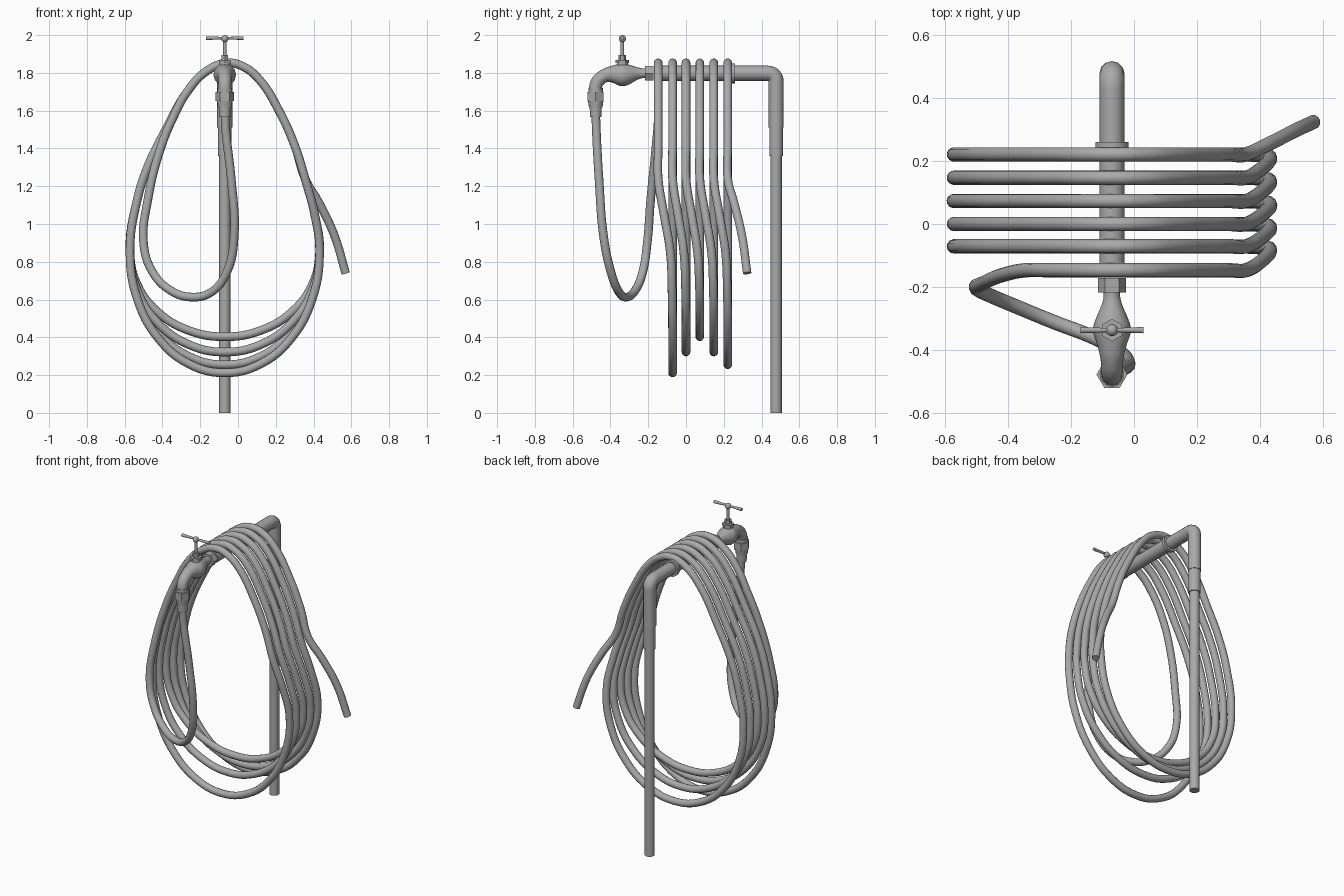
import bpy, math
from mathutils import Vector, Quaternion

if "Cube" in bpy.data.objects:
    bpy.data.objects.remove(bpy.data.objects["Cube"])

CX = -0.07      # x of pipe and tap
PY = 0.477      # y of the standing pole
PZ = 1.798      # height of the horizontal pipe

metal = bpy.data.materials.new("dark_grey")
metal.diffuse_color = (0.4, 0.4, 0.4, 1)
metal.use_nodes = True
metal.node_tree.nodes["Principled BSDF"].inputs["Base Color"].default_value = metal.diffuse_color


def finish(ob, name, angle=35):
    ob.name = name
    bpy.ops.object.select_all(action='DESELECT')
    ob.select_set(True)
    bpy.context.view_layer.objects.active = ob
    if ob.type == 'CURVE':
        bpy.ops.object.convert(target='MESH')
        ob = bpy.context.view_layer.objects.active
        ob.name = name
    bpy.ops.object.shade_smooth_by_angle(angle=math.radians(angle))
    ob.data.materials.clear()
    ob.data.materials.append(metal)
    return ob


def tube(name, pts, radius, res=6, bevel_res=4, radii=None):
    cu = bpy.data.curves.new(name, 'CURVE')
    cu.dimensions = '3D'
    cu.resolution_u = res
    cu.bevel_depth = radius
    cu.bevel_resolution = bevel_res
    cu.use_fill_caps = True
    sp = cu.splines.new('BEZIER')
    sp.radius_interpolation = 'CARDINAL'
    sp.bezier_points.add(len(pts) - 1)
    for i, (bp, p) in enumerate(zip(sp.bezier_points, pts)):
        bp.co = p
        bp.handle_left_type = bp.handle_right_type = 'AUTO'
        if radii:
            bp.radius = radii[i] / radius
    ob = bpy.data.objects.new(name, cu)
    bpy.context.collection.objects.link(ob)
    return finish(ob, name, 50)


def rod(name, a, b, r1, r2=None, sides=24, turn=0):
    a, b = Vector(a), Vector(b)
    d = b - a
    q = d.to_track_quat('Z', 'Y') @ Quaternion((0, 0, 1), math.radians(turn))
    bpy.ops.mesh.primitive_cone_add(
        vertices=sides, radius1=r1, radius2=r1 if r2 is None else r2,
        depth=d.length, location=(a + b) / 2, rotation=q.to_euler())
    return finish(bpy.context.object, name)


def ball(name, c, r):
    bpy.ops.mesh.primitive_uv_sphere_add(segments=24, ring_count=12, radius=r, location=c)
    return finish(bpy.context.object, name)


# standing pole, sleeve, elbow pipe and horizontal arm
rod("pole", (CX, PY, 0), (CX, PY, 1.40), 0.03)
rod("pole_sleeve", (CX, PY, 1.36), (CX, PY, 1.52), 0.036)
bend = 0.043
arc = [(CX, PY - bend + bend * math.cos(t), PZ - bend + bend * math.sin(t))
       for t in (k * math.pi / 8 for k in range(5))]
tube("elbow_pipe", [(CX, PY, 1.51), (CX, PY, 1.65), (CX, PY, 1.74)] + arc
     + [(CX, 0.415, PZ), (CX, 0.33, PZ), (CX, 0.24, PZ)], 0.04)
rod("arm_pipe", (CX, 0.25, PZ), (CX, -0.165, PZ), 0.04)
rod("arm_collar", (CX, 0.26, PZ), (CX, 0.238, PZ), 0.053)

# tap body and spout
rod("inlet_nut", (CX, -0.172, PZ), (CX, -0.217, PZ), 0.044, sides=6, turn=30)
body = [(-0.21, PZ, 0.026), (-0.245, PZ, 0.029), (-0.285, 1.795, 0.045),
        (-0.335, 1.79, 0.06), (-0.38, 1.793, 0.048), (-0.425, 1.787, 0.037),
        (-0.463, 1.76, 0.035), (-0.478, 1.73, 0.034), (-0.479, 1.69, 0.034)]
tube("tap_body", [(CX, y, z) for y, z, r in body], 0.04, radii=[r for y, z, r in body])

# outlet couplings, stacked downwards
SY = -0.478
for n, z1, z0, r1, r0, s in (("outlet_ring", 1.72, 1.70, 0.039, 0.039, 24),
                             ("outlet_nut", 1.70, 1.652, 0.049, 0.049, 6),
                             ("hose_coupling", 1.652, 1.618, 0.041, 0.036, 24),
                             ("hose_ferrule", 1.618, 1.567, 0.032, 0.030, 24)):
    rod(n, (CX, SY, z1), (CX, SY, z0), r1, r0, s, 30)

# bonnet, stem and T handle
VY = -0.337
rod("bonnet_neck", (CX, VY, 1.82), (CX, VY, 1.86), 0.029)
rod("bonnet_nut", (CX, VY, 1.853), (CX, VY, 1.869), 0.036, sides=6)
rod("gland_nut", (CX, VY, 1.869), (CX, VY, 1.895), 0.02, sides=6)
rod("valve_stem", (CX, VY, 1.89), (CX, VY, 1.985), 0.009, sides=16)
ball("handle_hub", (CX, VY, 1.981), 0.019)
for side, tag in ((-1, "left"), (1, "right")):
    rod("handle_bar_" + tag, (CX, VY, 1.984), (CX + side * 0.1, VY, 1.984), 0.006, 0.01, 16)

# hose: short hanging loop, five full coils over the arm, loose end
ys = [-0.147, -0.071, 0.0, 0.073, 0.147, 0.221]
bottoms = [0.212, 0.322, 0.403, 0.322, 0.255]
left_rise = [(-0.533, 1.13), (-0.475, 1.31), (-0.392, 1.48), (-0.262, 1.71), (-0.165, 1.81)]
right_fall = [(-0.055, 1.853), (0.03, 1.832), (0.11, 1.768), (0.222, 1.59), (0.302, 1.41),
              (0.355, 1.24)]
path = [(-0.07, -0.478, 1.60), (-0.065, -0.475, 1.50), (-0.035, -0.46, 1.23),
        (-0.02, -0.437, 0.94), (-0.055, -0.40, 0.755), (-0.14, -0.355, 0.64),
        (-0.245, -0.315, 0.613), (-0.36, -0.268, 0.65), (-0.455, -0.228, 0.75),
        (-0.50, -0.205, 0.90), (-0.477, -0.187, 1.13), (-0.41, -0.16, 1.40)]
path += [(x, ys[0], z) for x, z in ((-0.345, 1.56), (-0.262, 1.71), (-0.165, 1.81))]
for i, zb in enumerate(bottoms):
    d = ys[i + 1] - ys[i]
    path += [(x, ys[i], z) for x, z in right_fall]
    path.append((0.406, ys[i] + 0.4 * d, 1.05))
    for k in range(9):
        t = math.pi * k / 8
        shift = (0.84, 0.97)[k] if k < 2 else 1
        path.append((CX + 0.502 * math.cos(t), ys[i] + shift * d,
                     0.85 - (0.85 - zb) * math.sin(t)))
    path += [(x, ys[i + 1], z) for x, z in left_rise]
path += [(x, ys[-1], z) for x, z in right_fall]
path += [(0.43, 0.255, 1.11), (0.51, 0.296, 0.94), (0.57, 0.324, 0.74)]
tube("hose", path, 0.0228)
